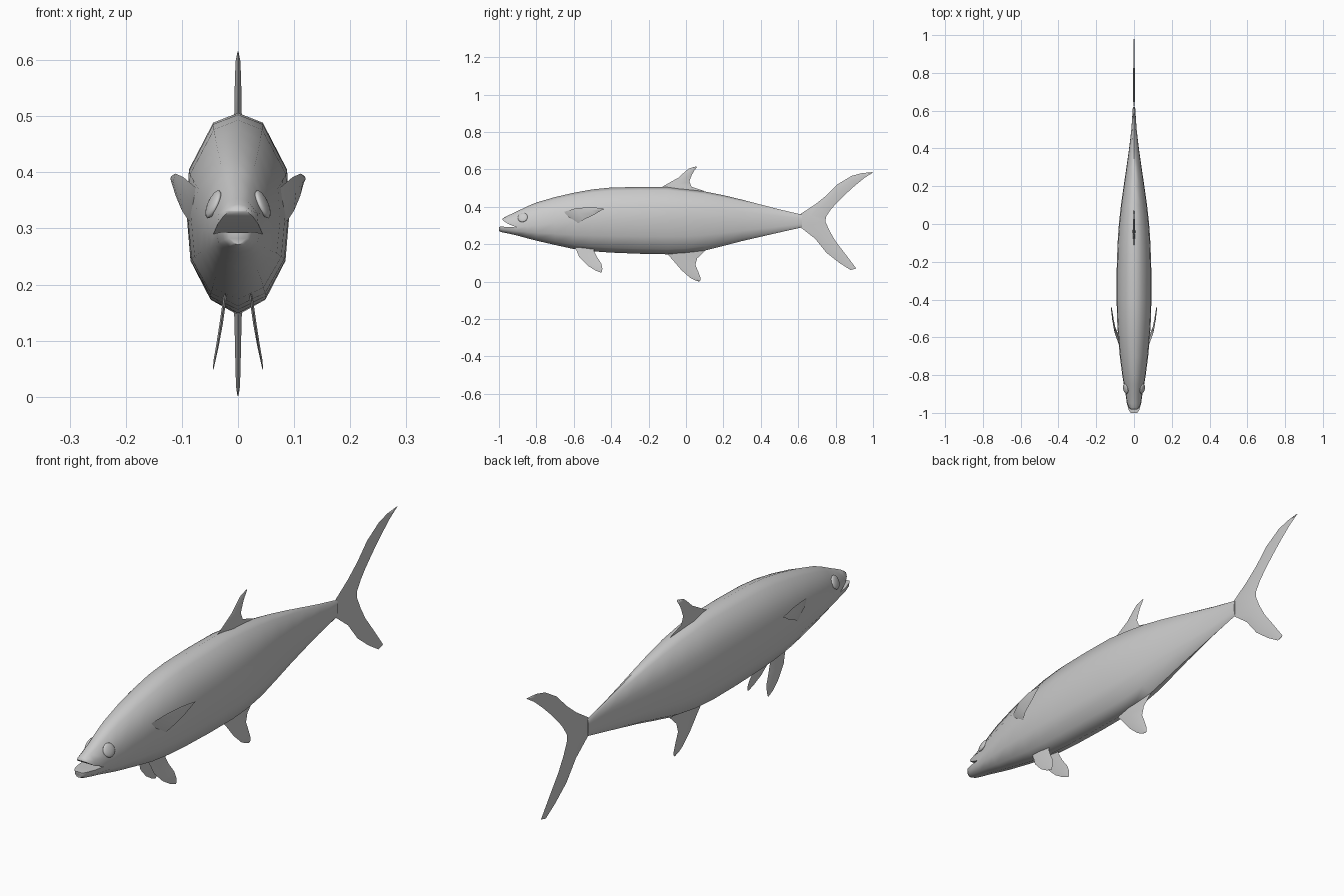
import bpy, bmesh, math
from mathutils import Vector, Matrix

cube = bpy.data.objects.get("Cube")
if cube:
    bpy.data.objects.remove(cube)

grey = bpy.data.materials.new("plain grey")
grey.use_nodes = True
grey.diffuse_color = (0.6, 0.6, 0.6, 1)
grey.node_tree.nodes["Principled BSDF"].inputs["Base Color"].default_value = (0.6, 0.6, 0.6, 1)


def finish(name, bm, angle=60):
    """Turn a bmesh into a smooth-shaded grey object."""
    bmesh.ops.recalc_face_normals(bm, faces=bm.faces)
    mesh = bpy.data.meshes.new(name)
    bm.to_mesh(mesh)
    bm.free()
    mesh.materials.append(grey)
    mesh.shade_smooth()
    mesh.set_sharp_from_angle(angle=math.radians(angle))
    obj = bpy.data.objects.new(name, mesh)
    bpy.context.collection.objects.link(obj)
    return obj


def bridge(bm, a, b, closed=True):
    """Join two rows of vertices with quads."""
    n = len(a)
    for i in range(n if closed else n - 1):
        j = (i + 1) % n
        bm.faces.new((a[i], a[j], b[j], b[i]))


# Half cross-sections as (width share, height share), side to side
UPPER = [(1, 0), (.95, .42), (.48, .9), (0, 1), (-.48, .9), (-.95, .42), (-1, 0)]
LOWER = [(-1, 0), (-.92, .49), (-.54, .86), (0, 1), (.54, .86), (.92, .49), (1, 0)]


def half_row(bm, shape, y, mid, edge, w):
    return [bm.verts.new((u * w, y, mid + v * (edge - mid))) for u, v in shape]


# Body stations: y, top, widest level, bottom, half width
STATIONS = [
    (-.905, .375, .290, .247, .044), (-.85, .402, .296, .232, .054),
    (-.80, .423, .300, .219, .062), (-.70, .452, .313, .196, .075),
    (-.60, .475, .322, .174, .084), (-.50, .493, .327, .162, .090),
    (-.40, .503, .330, .155, .092), (-.25, .506, .332, .149, .092),
    (-.10, .506, .332, .146, .087), (0, .495, .330, .151, .080),
    (.10, .482, .328, .166, .069), (.20, .462, .326, .191, .055),
    (.30, .438, .325, .217, .040), (.40, .412, .325, .240, .026),
    (.50, .386, .325, .263, .014), (.62, .358, .325, .290, .006),
]
bm = bmesh.new()
rings = []
for y, top, mid, bot, w in STATIONS:
    upper = half_row(bm, UPPER, y, mid, top, w)
    lower = [bm.verts.new((u * w, y, mid + v * (bot - mid))) for u, v in LOWER[1:-1]]
    rings.append(upper + lower)
for a, b in zip(rings, rings[1:]):
    bridge(bm, a, b)
bm.faces.new(rings[-1])

# Open jaws grow forward from the first ring; each closes with a mouth surface
first = rings[0]
JAWS = [
    (UPPER, first[:7], [(-.95, .308, .354, .036), (-.972, .322, .343, .026), (-.982, .330, .336, .016)]),
    (LOWER, first[6:] + first[:1], [(-.95, .292, .257, .038), (-.985, .294, .264, .028), (-1, .293, .271, .017)]),
]
for shape, row, steps in JAWS:
    for y, mid, edge, w in steps:
        nxt = half_row(bm, shape, y, mid, edge, w)
        bridge(bm, row, nxt)
        row = nxt
    bm.faces.new(row)
finish("body", bm)


def fin(name, sections, thick):
    """Lens-shaped fin: each section is a leading and a trailing point."""
    bm = bmesh.new()
    rows = []
    for i, (lead, trail) in enumerate(sections):
        lead, trail = Vector(lead), Vector(trail)
        centre = lead.lerp(trail, .4)
        side = Vector((thick[i], 0, 0))
        rows.append([bm.verts.new(p) for p in (lead, centre + side, trail, centre - side)])
    for a, b in zip(rows, rows[1:]):
        bridge(bm, a, b)
    bm.faces.new(rows[0])
    bm.faces.new(rows[-1])
    return finish(name, bm, 80)


def flat(pairs):
    """Centre-plane fin sections from (y, z, y, z)."""
    return [((0, a, b), (0, c, d)) for a, b, c, d in pairs]


fin("dorsal_fin", flat([
    (-.16, .480, .14, .460), (-.13, .505, .09, .487), (-.09, .528, .03, .507),
    (-.04, .556, .018, .535), (-.005, .588, .03, .568), (.015, .604, .043, .592),
    (.053, .616, .058, .612)]), [.008, .007, .006, .006, .005, .004, .001])

fin("anal_fin", flat([
    (-.13, .175, .14, .195), (-.10, .148, .10, .163), (-.07, .115, .06, .125),
    (-.025, .062, .05, .09), (.02, .022, .066, .052), (.045, .008, .077, .022),
    (.07, 0, .078, .006)]), [.008, .007, .006, .005, .004, .003, .001])

fin("tail_fin", flat([
    (.995, .585, 1.0, .583), (.94, .580, .955, .555), (.885, .565, .90, .510),
    (.81, .520, .845, .460), (.75, .460, .80, .415), (.69, .412, .77, .380),
    (.61, .360, .748, .345), (.61, .292, .746, .320), (.69, .230, .768, .270),
    (.75, .155, .80, .215), (.82, .100, .85, .150), (.88, .062, .91, .070)]),
    [.001, .002, .003, .004, .004, .005, .006, .006, .005, .004, .003, .001])

# Paired fins and eyes
PELVIC = [
    ((.022, -.60, .190), (.022, -.485, .185)), ((.025, -.585, .165), (.025, -.492, .165)),
    ((.030, -.570, .130), (.030, -.475, .130)), ((.037, -.525, .085), (.037, -.452, .095)),
    ((.042, -.485, .060), (.042, -.447, .070)), ((.044, -.455, .048), (.044, -.450, .052))]
PECTORAL = [
    ((.060, -.675, .362), (.070, -.590, .305)), ((.074, -.655, .372), (.088, -.572, .314)),
    ((.098, -.590, .392), (.100, -.545, .332)), ((.112, -.515, .398), (.111, -.490, .358)),
    ((.118, -.465, .394), (.117, -.455, .380)), ((.120, -.440, .391), (.119, -.440, .388))]
for side, s in (("left", 1), ("right", -1)):
    for name, sections, t in (("pelvic_fin", PELVIC, .003), ("pectoral_fin", PECTORAL, .005)):
        mirrored = [[(x * s, y, z) for x, y, z in pair] for pair in sections]
        fin(f"{side}_{name}", mirrored, [t, t, t, t * .8, t * .6, t * .2])
    bm = bmesh.new()
    bmesh.ops.create_uvsphere(bm, u_segments=16, v_segments=10, radius=.027)
    turn = Vector((.86 * s, -.2, .38)).to_track_quat('Z', 'Y').to_matrix().to_4x4()
    place = Matrix.Translation((.044 * s, -.873, .343)) @ turn @ Matrix.Diagonal((1, 1, .32, 1))
    bmesh.ops.transform(bm, matrix=place, verts=bm.verts)
    finish(f"{side}_eye", bm)
